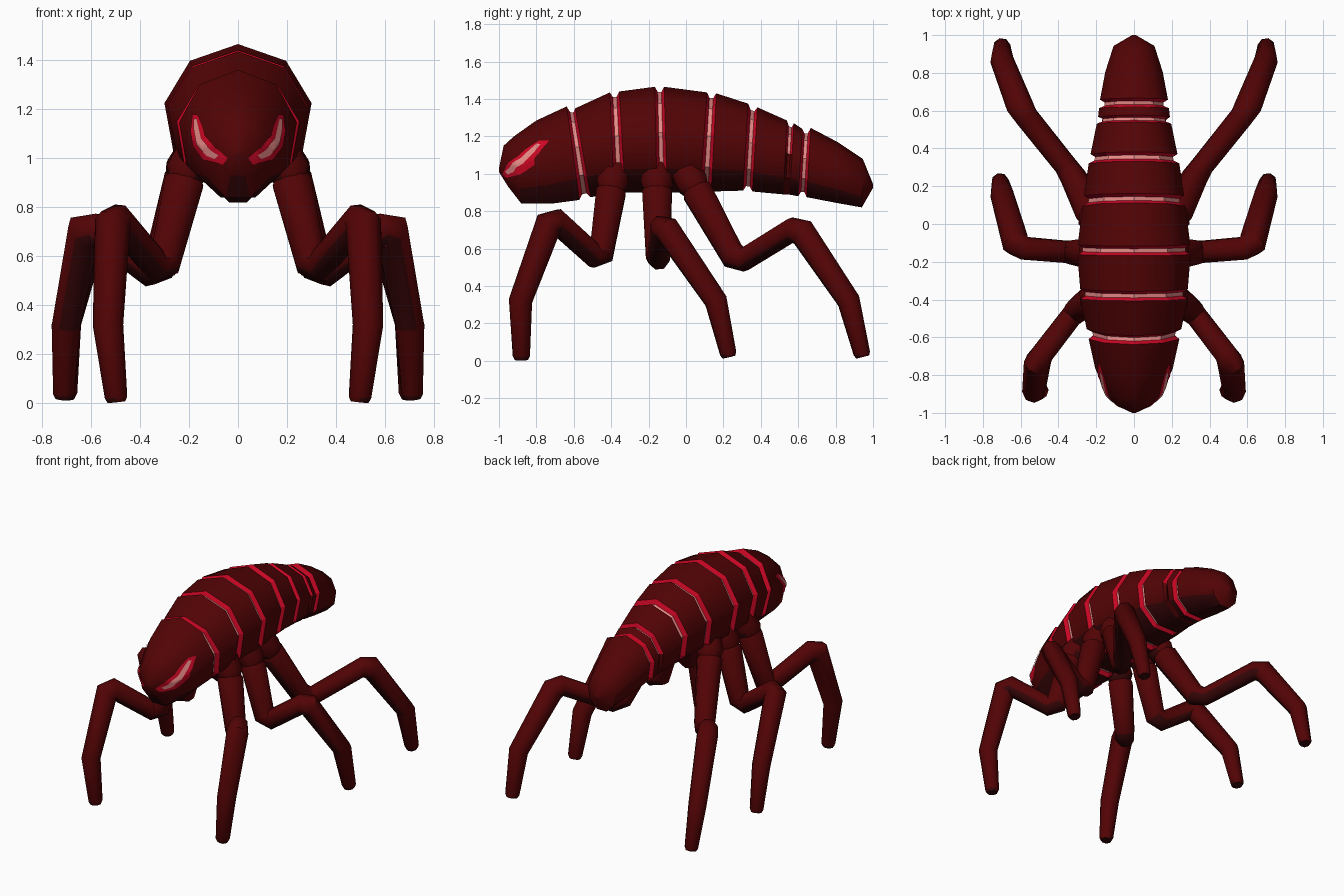
import bpy, bmesh, math
from mathutils import Vector
from mathutils.bvhtree import BVHTree

if "Cube" in bpy.data.objects:
    bpy.data.objects.remove(bpy.data.objects["Cube"])


def material(name, rgb):
    m = bpy.data.materials.new(name)
    m.diffuse_color = (*rgb, 1)
    m.use_nodes = True
    m.node_tree.nodes["Principled BSDF"].inputs["Base Color"].default_value = m.diffuse_color
    return m


DARK = material("dark red shell", (0.085, 0.001, 0.0015))
UNDER = material("blackish red underside", (0.035, 0.0015, 0.002))
RED = material("bright red", (0.62, 0.002, 0.018))
PINK = material("glowing pink", (1.0, 0.32, 0.30))
SIDES = 9


def make(name, verts, faces, mats, mat_ids=None, recalc=False, mirror=False):
    me = bpy.data.meshes.new(name)
    me.from_pydata(verts, [], faces)
    for m in mats:
        me.materials.append(m)
    if mat_ids:
        for p, k in zip(me.polygons, mat_ids):
            p.material_index = k
    if recalc:
        bm = bmesh.new()
        bm.from_mesh(me)
        bmesh.ops.recalc_face_normals(bm, faces=bm.faces)
        bm.to_mesh(me)
        bm.free()
    ob = bpy.data.objects.new(name, me)
    bpy.context.collection.objects.link(ob)
    if mirror:
        ob.modifiers.new("mirror", "MIRROR").use_axis[0] = True
    return ob


def darken_underside(ob, limit):
    for p in ob.data.polygons:
        if p.normal.z < limit:
            p.material_index = 1


def smooth(ob, degrees):
    bpy.ops.object.select_all(action="DESELECT")
    ob.select_set(True)
    bpy.context.view_layer.objects.active = ob
    bpy.ops.object.shade_smooth_by_angle(angle=math.radians(degrees))


def ring(yt, zt, yb, zb, w):
    """Nine-sided tilted section from its top point, bottom edge and half width."""
    pts = []
    for i in range(SIDES):
        a = math.radians(90 + 360 / SIDES * i)
        s = (math.sin(a) + 0.94) / 1.94
        pts.append(Vector((w * math.cos(a) / 0.985, yb + (yt - yb) * s, zb + (zt - zb) * s)))
    return pts


def loft(name, rings, mats, rule=lambda j, i: 0, caps=False):
    faces, ids, n = [], [], SIDES
    for j in range(len(rings) - 1):
        for i in range(n):
            k = (i + 1) % n
            faces.append((j * n + i, j * n + n + i, j * n + n + k, j * n + k))
            ids.append(rule(j, i))
    if caps:
        last = (len(rings) - 1) * n
        faces += [tuple(range(n)), tuple(last + i for i in reversed(range(n)))]
        ids += [0, 0]
    return make(name, [v for r in rings for v in r], faces, mats, ids)


# Body sections, front to back: (top y, top z, bottom y, bottom z, half width)
head_rings = [(-1.0, 1.03, -1.0, 1.01, 0.01), (-0.975, 1.15, -0.95, 0.93, 0.085),
              (-0.92, 1.20, -0.88, 0.84, 0.145), (-0.80, 1.285, -0.72, 0.84, 0.205),
              (-0.638, 1.36, -0.57, 0.86, 0.24)]
plates = [
    [(-0.592, 1.35, -0.51, 0.875, 0.25), (-0.407, 1.435, -0.385, 0.895, 0.285)],
    [(-0.357, 1.44, -0.325, 0.90, 0.285), (-0.167, 1.465, -0.155, 0.90, 0.30)],
    [(-0.117, 1.465, -0.10, 0.90, 0.298), (0.112, 1.435, 0.075, 0.90, 0.272)],
    [(0.162, 1.43, 0.135, 0.905, 0.265), (0.332, 1.375, 0.305, 0.91, 0.24)],
    [(0.382, 1.355, 0.355, 0.905, 0.23), (0.54, 1.285, 0.52, 0.89, 0.197)],
    [(0.577, 1.27, 0.555, 0.888, 0.19), (0.622, 1.24, 0.60, 0.88, 0.185)],
]
tail_rings = [(0.667, 1.245, 0.645, 0.875, 0.18), (0.81, 1.17, 0.80, 0.845, 0.152),
              (0.945, 1.08, 0.94, 0.82, 0.108), (1.0, 0.945, 1.0, 0.925, 0.01)]
parts = [head_rings] + plates + [tail_rings]
names = ["head"] + [f"body_plate_{n + 1}" for n in range(6)] + ["tail"]
UPPER = (0, 1, 2, 7, 8)       # corners on the back
UPPER_FACES = (0, 1, 7, 8)    # faces on the back

for name, sections in zip(names, parts):
    ob = loft(name, [ring(*s) for s in sections], [DARK, UNDER],
              caps=name in ("head", "tail"))
    darken_underside(ob, -0.55)
    smooth(ob, 42)
    if name == "head":
        head = ob

# Glowing grooves between the plates: sloping red walls, pink floor
for n in range(len(parts) - 1):
    a, b = ring(*parts[n][-1]), ring(*parts[n + 1][0])
    partial = n == 5  # this groove only crosses the back

    def inner(t):
        pts = [p.lerp(q, t) for p, q in zip(a, b)]
        c = sum(pts, Vector()) / SIDES
        return [p if partial and i not in UPPER else p + (c - p).normalized() * 0.027
                for i, p in enumerate(pts)]

    def rule(j, i):
        if partial and i not in UPPER_FACES:
            return 2
        return 1 if j == 1 else 0

    loft(f"glow_groove_{n + 1}", [a, inner(0.3), inner(0.7), b], [RED, PINK, DARK], rule)

# Eyes: thin slanted plates laid on the head surface
tree = BVHTree.FromPolygons([v.co for v in head.data.vertices],
                            [tuple(p.vertices) for p in head.data.polygons])
LOW = [(0.06, 0.975), (0.14, 0.995), (0.18, 1.05), (0.19, 1.11), (0.182, 1.175)]
HIGH = [(0.04, 1.0), (0.095, 1.05), (0.13, 1.09), (0.14, 1.13), (0.16, 1.175)]


def sample(line, t):
    f = t * (len(line) - 1)
    i = min(int(f), len(line) - 2)
    return Vector(line[i]).lerp(Vector(line[i + 1]), f - i)


def eye(name, mat, t0, t1, s0, s1, lift, nt=20, ns=5):
    verts, faces = [], []
    for j in range(nt + 1):
        t = t0 + (t1 - t0) * j / nt
        for i in range(ns + 1):
            p = sample(LOW, t).lerp(sample(HIGH, t), s0 + (s1 - s0) * i / ns)
            hit, nor, _, _ = tree.ray_cast(Vector((p.x, -3, p.y)), Vector((0, 1, 0)))
            if hit is None:
                hit, nor, _, _ = tree.find_nearest(Vector((p.x, -0.85, p.y)))
            verts.append(hit + nor * lift)
    w = ns + 1
    for j in range(nt):
        for i in range(ns):
            k = j * w + i
            faces.append((k, k + w, k + w + 1, k + 1))
    make(name, verts, faces, [mat], mirror=True)


eye("eye_rims", RED, 0, 1, 0, 1, 0.005)
eye("eye_cores", PINK, 0.12, 0.92, 0.32, 0.72, 0.009)


# Legs: eight-sided mitred tubes
def tube(name, path, n=8):
    pts = [Vector(p[:3]) for p in path]
    dirs = [(q - p).normalized() for p, q in zip(pts, pts[1:])]
    u = dirs[0].orthogonal().normalized()
    verts, faces = [], []
    for j, p in enumerate(pts):
        d = dirs[max(j - 1, 0)]
        if j > 1:
            u = dirs[j - 2].rotation_difference(d) @ u
        v = d.cross(u)
        plane = d + dirs[min(j, len(dirs) - 1)]
        for i in range(n):
            a = 2 * math.pi * (i + 0.5) / n
            o = (u * math.cos(a) + v * math.sin(a)) * path[j][3]
            verts.append(p + o - d * (o.dot(plane) / d.dot(plane)))
    for j in range(len(pts) - 1):
        for i in range(n):
            k = (i + 1) % n
            faces.append((j * n + i, j * n + k, j * n + n + k, j * n + n + i))
    last = (len(pts) - 1) * n
    faces += [tuple(range(n)), tuple(last + i for i in range(n))]
    ob = make(name, verts, faces, [DARK, UNDER], recalc=True, mirror=True)
    darken_underside(ob, -0.4)
    smooth(ob, 46)


def leg(name, hip, elbow, knee, ankle, foot):
    hip, elbow, knee, ankle, foot = map(Vector, (hip, elbow, knee, ankle, foot))

    def near(p, q, dist):  # point a little way from p towards q
        return p + (q - p).normalized() * dist

    top = near(hip, elbow, -0.09) + Vector((-0.02, 0, 0))
    tube(name + "_hips", [(*top, 0.085), (*near(hip, elbow, -0.01), 0.09),
                          (*near(hip, elbow, 0.05), 0.065)])
    tube(name + "s", [(*hip, 0.06), (*near(hip, elbow, 0.04), 0.086),
                      (*near(elbow, hip, 0.05), 0.07), (*near(elbow, knee, 0.05), 0.062),
                      (*near(knee, elbow, 0.045), 0.064), (*near(knee, ankle, 0.045), 0.072),
                      (*ankle, 0.062), (*near(foot, ankle, 0.02), 0.046), (*foot, 0.036)])


leg("front_leg", (0.21, -0.395, 0.94), (0.31, -0.46, 0.535), (0.51, -0.72, 0.77),
    (0.53, -0.885, 0.32), (0.495, -0.88, 0.005))
leg("middle_leg", (0.215, -0.155, 0.94), (0.325, -0.15, 0.525), (0.62, -0.125, 0.735),
    (0.70, 0.16, 0.32), (0.71, 0.23, 0.02))
leg("back_leg", (0.215, 0.04, 0.94), (0.335, 0.275, 0.52), (0.595, 0.60, 0.72),
    (0.70, 0.87, 0.32), (0.70, 0.945, 0.02))
